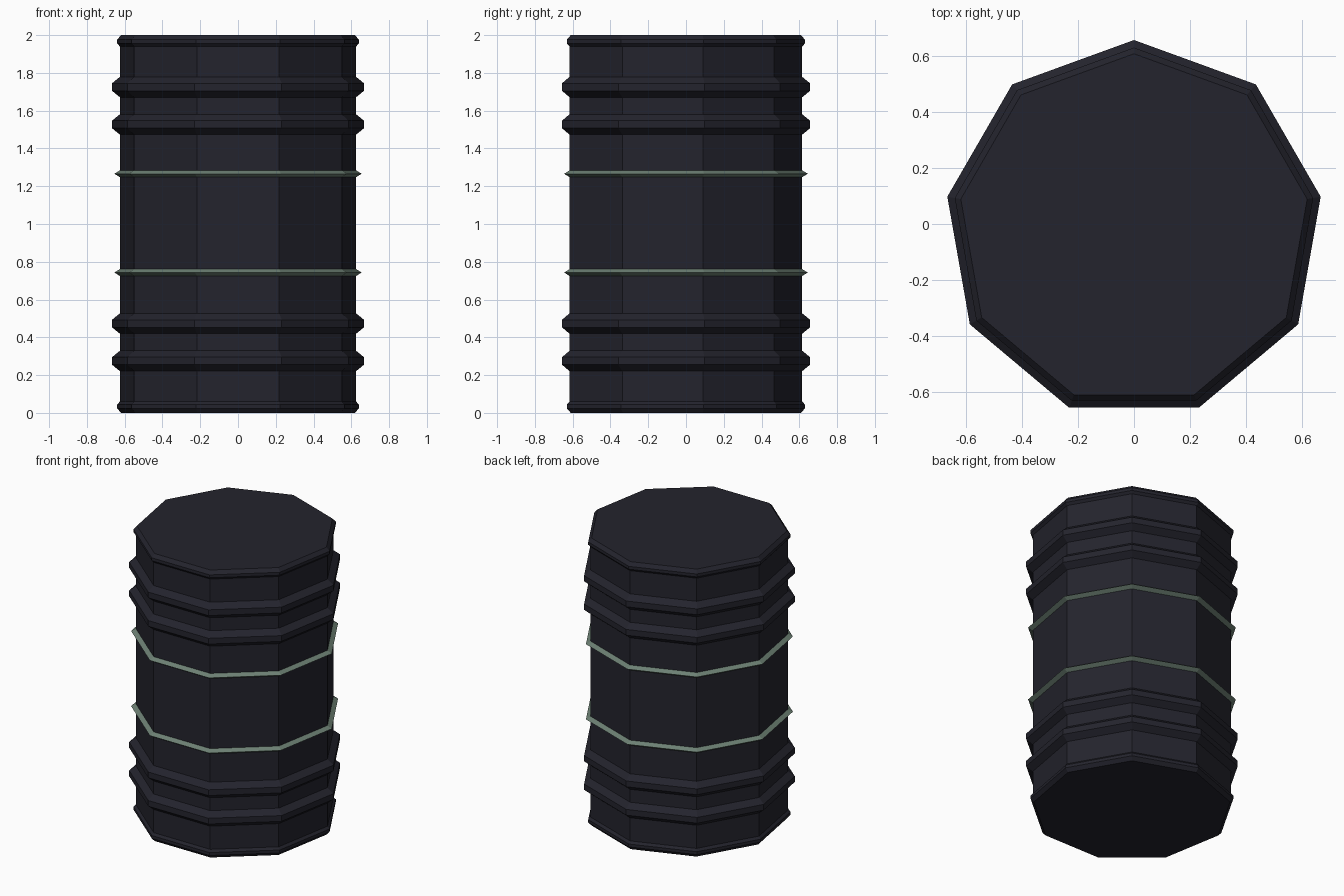
import bpy
import bmesh
from math import sin, cos, pi

cube = bpy.data.objects.get("Cube")
if cube:
    bpy.data.objects.remove(cube)

SIDES = 9
CENTRE_Y = -0.02   # a nine-sided outline is not symmetric front to back
BODY_R = 0.635


def make_material(name, rgb):
    mat = bpy.data.materials.new(name)
    mat.use_nodes = True
    mat.diffuse_color = (*rgb, 1)
    mat.node_tree.nodes["Principled BSDF"].inputs["Base Color"].default_value = (*rgb, 1)
    return mat


def lathe(name, profile, mat, closed=False):
    """Sweep (radius, z) points, given bottom to top, round nine flat sides."""
    bm = bmesh.new()
    rings = []
    for r, z in profile:
        angles = [pi / 2 + 2 * pi * i / SIDES for i in range(SIDES)]
        rings.append([bm.verts.new((r * cos(a), r * sin(a) + CENTRE_Y, z)) for a in angles])
    pairs = list(zip(rings, rings[1:]))
    if closed:
        pairs.append((rings[-1], rings[0]))
    else:
        bm.faces.new(rings[0][::-1])
        bm.faces.new(rings[-1])
    for low, high in pairs:
        for i in range(SIDES):
            j = (i + 1) % SIDES
            bm.faces.new((low[i], low[j], high[j], high[i]))
    bmesh.ops.recalc_face_normals(bm, faces=bm.faces)
    mesh = bpy.data.meshes.new(name)
    bm.to_mesh(mesh)
    bm.free()
    mesh.materials.append(mat)
    obj = bpy.data.objects.new(name, mesh)
    bpy.context.collection.objects.link(obj)
    return obj


dark = make_material("dark_blue_grey", (0.017, 0.017, 0.026))
green = make_material("grey_green", (0.150, 0.215, 0.172))


def rib(z):
    """Raised hoop with sloping shoulders and a flat outer face."""
    return [(BODY_R, z - 0.054), (0.677, z - 0.02), (0.677, z + 0.02), (BODY_R, z + 0.054)]


# Drum shell: bottom rim and ribs, mirrored upward about mid height
lower = [(0.628, 0), (0.65, 0.024), (0.65, 0.044), (BODY_R, 0.06)]
lower += rib(0.275) + rib(0.473)
upper = [(r, 2 - z) for r, z in reversed(lower)]
lathe("drum_shell", lower + upper, dark)

# Thin pointed bands round the middle
for name, z in (("lower_band", 0.743), ("upper_band", 1.266)):
    lathe(name, [(0.62, z - 0.018), (BODY_R, z - 0.018), (0.665, z),
                 (BODY_R, z + 0.018), (0.62, z + 0.018)], green, closed=True)
